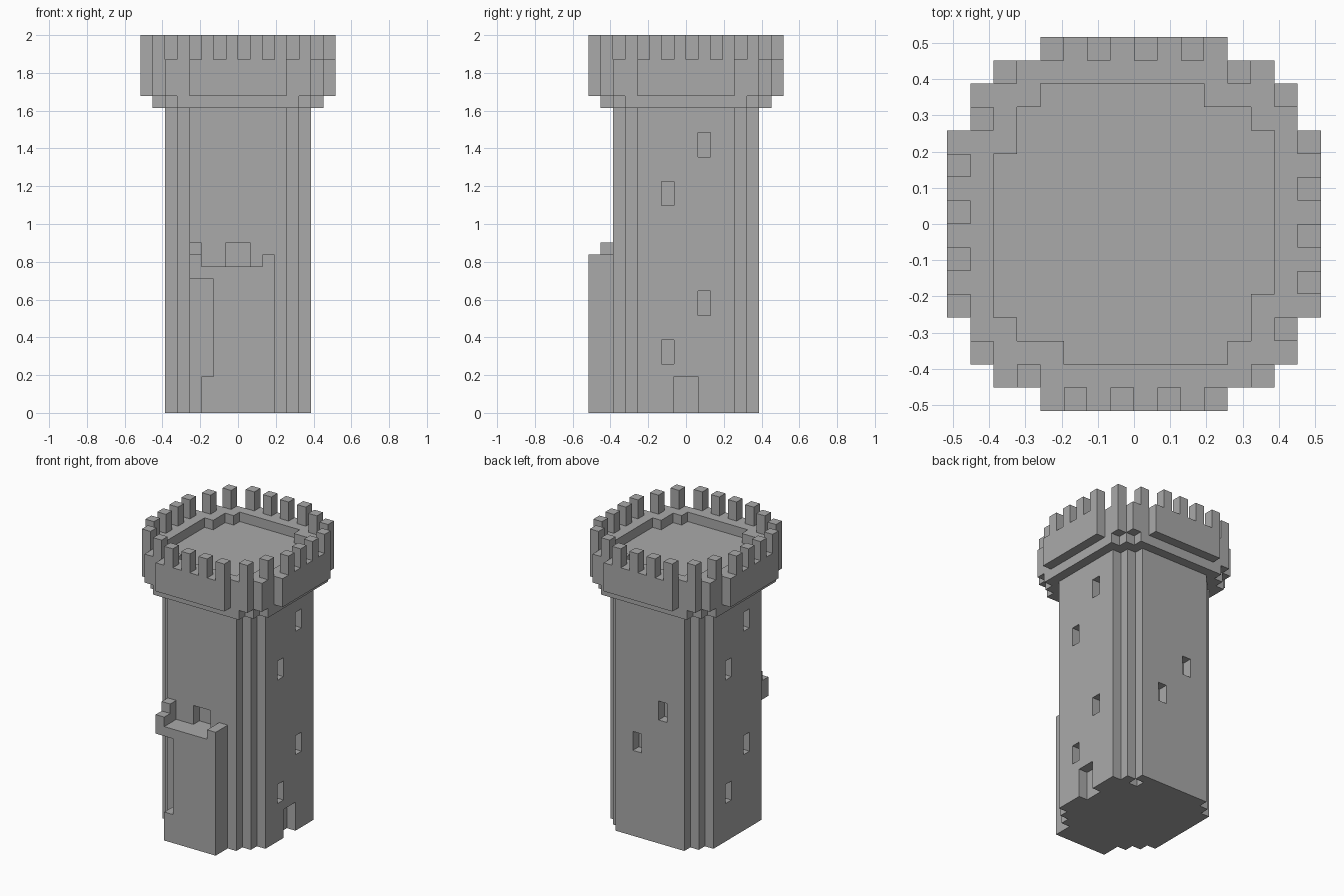
import bpy
import bmesh

if "Cube" in bpy.data.objects:
    bpy.data.objects.remove(bpy.data.objects["Cube"], do_unlink=True)

U = 2 / 31  # size of one block

stone = bpy.data.materials.new("grey_stone")
stone.use_nodes = True
GREY = (0.4, 0.4, 0.4, 1)
stone.diffuse_color = GREY
stone.node_tree.nodes["Principled BSDF"].inputs["Base Color"].default_value = GREY


def finish(name, bm):
    """Turn a bmesh in block units into an object."""
    bmesh.ops.recalc_face_normals(bm, faces=bm.faces)
    bmesh.ops.scale(bm, vec=(U, U, U), verts=bm.verts)
    mesh = bpy.data.meshes.new(name)
    bm.to_mesh(mesh)
    bm.free()
    mesh.materials.append(stone)
    obj = bpy.data.objects.new(name, mesh)
    bpy.context.collection.objects.link(obj)
    return obj


def prism(name, outline, z0, z1):
    """Extrude a flat outline from z0 to z1."""
    bm = bmesh.new()
    face = bm.faces.new([bm.verts.new((x, y, z0)) for x, y in outline])
    top = bmesh.ops.extrude_face_region(bm, geom=[face])["geom"]
    verts = [v for v in top if isinstance(v, bmesh.types.BMVert)]
    bmesh.ops.translate(bm, vec=(0, 0, z1 - z0), verts=verts)
    return finish(name, bm)


def boxes(name, spans):
    """Join boxes given as ((x0, x1), (y0, y1), (z0, z1))."""
    bm = bmesh.new()
    for span in spans:
        verts = bmesh.ops.create_cube(bm, size=1)["verts"]
        for v in verts:
            v.co = [a + (c + 0.5) * (b - a) for c, (a, b) in zip(v.co, span)]
    return finish(name, bm)


def around(corner):
    """Repeat one corner's points clockwise through four quarter turns."""
    points = []
    for _ in range(4):
        points += corner
        corner = [(y, -x) for x, y in corner]
    return points


def cut(target, cutter):
    cutter.hide_render = True
    mod = target.modifiers.new("cut", "BOOLEAN")
    mod.operation = "DIFFERENCE"
    mod.solver = "EXACT"
    mod.object = cutter
    bpy.context.view_layer.objects.active = target
    bpy.ops.object.modifier_apply(modifier=mod.name)
    bpy.data.objects.remove(cutter, do_unlink=True)


# Shaft with stepped corners
shaft = prism("tower_shaft", around([(4, 6), (4, 5), (5, 5), (5, 4), (6, 4)]), 0, 25)

# Window slits: the two side walls match by a half turn
openings = []
for y, z in ((1, 21), (-2, 17), (1, 8), (-2, 4)):
    openings.append(((5, 7), (y, y + 1), (z, z + 2)))
    openings.append(((-7, -5), (-y - 1, -y), (z, z + 2)))
for x, z in ((-2, 13), (1, 9)):
    openings.append(((x, x + 1), (5, 7), (z, z + 2)))
# Side door, balcony door and the small hole underneath
openings.append(((5, 7), (-1, 1), (-1, 3)))
openings.append(((-1, 1), (-7, -5), (12, 14)))
openings.append(((3, 4), (4, 5), (-1, 1)))
cut(shaft, boxes("opening_cutter", openings))

# Ledge under the parapet
prism("ledge", around([(5, 7), (5, 6), (6, 6), (6, 5), (7, 5)]), 25, 26)

# Parapet with a sunken roof floor
parapet = prism("parapet", around([(4, 8), (4, 7), (6, 7), (6, 6), (7, 6), (7, 4), (8, 4)]), 26, 29)
floor_outline = around([(3, 6), (3, 5), (5, 5), (5, 4), (6, 4)])
cut(parapet, prism("roof_floor_cutter", floor_outline, 28, 30))

# Merlons on every second block of the rim
cells = [(x + 0.5, 7.5) for x in (-4, -2, 0, 2)] + [(4.5, 6.5), (6.5, 5.5)]
boxes("merlons", [((x - 0.5, x + 0.5), (y - 0.5, y + 0.5), (29, 31)) for x, y in around(cells)])

# Front porch and its balcony
DEEP = (-8, -6)
boxes("porch_wall", [((-2, 3), DEEP, (0, 11))])
boxes("porch_base", [((-3, -2), DEEP, (0, 3))])
boxes("balcony_floor", [((-4, 3), DEEP, (11, 12))])
boxes("balcony_right_rail", [((2, 3), DEEP, (12, 13))])
boxes("balcony_left_rail", [((-4, -3), DEEP, (12, 13))])
boxes("balcony_post", [((-4, -3), (-7, -6), (13, 14))])
